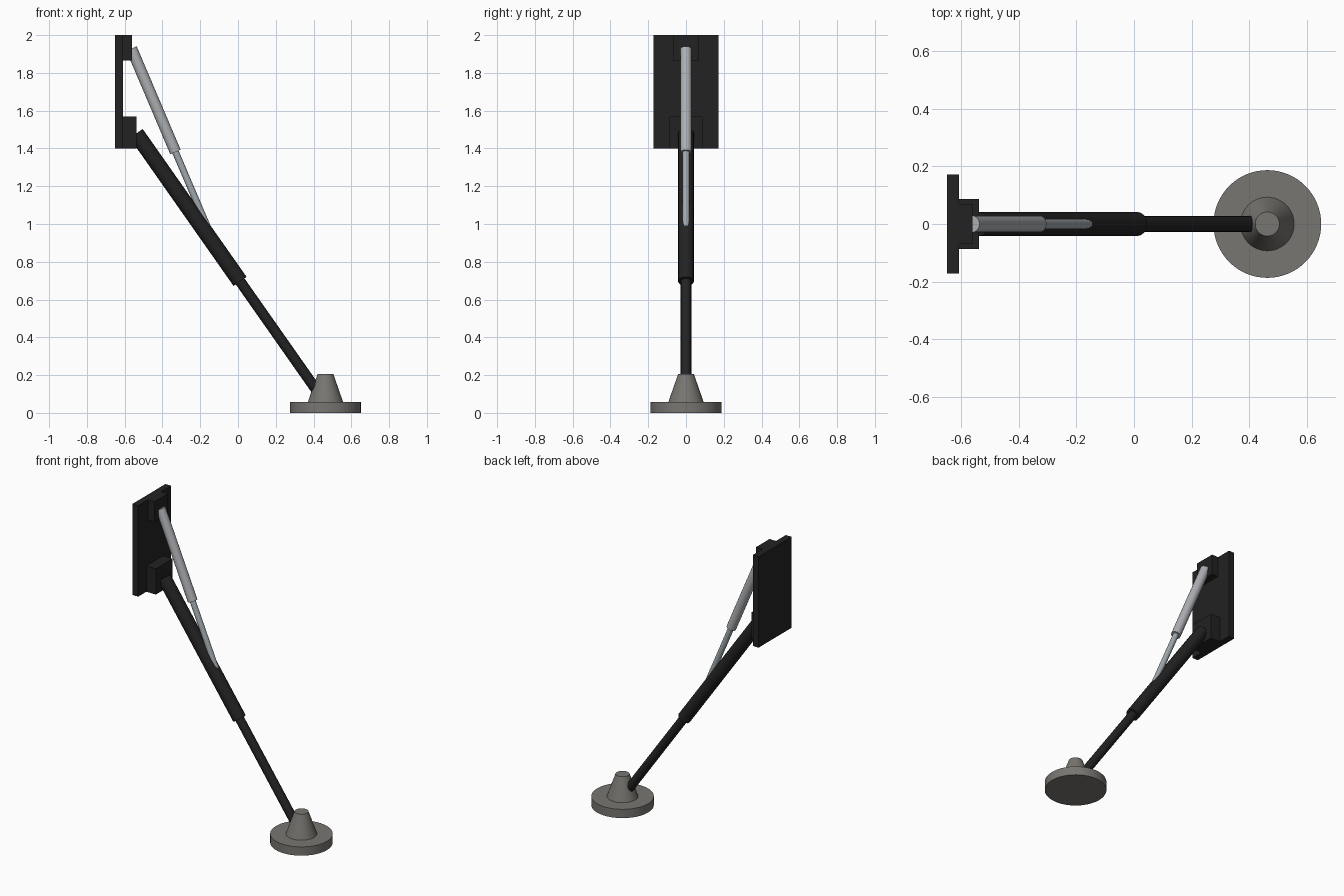
import bpy
from math import radians
from mathutils import Vector

cube = bpy.data.objects.get("Cube")
if cube:
    bpy.data.objects.remove(cube, do_unlink=True)


def material(name, color):
    m = bpy.data.materials.new(name)
    m.use_nodes = True
    m.diffuse_color = (*color, 1)
    m.node_tree.nodes["Principled BSDF"].inputs["Base Color"].default_value = (*color, 1)
    return m


black = material("black", (0.016, 0.016, 0.016))
silver = material("silver", (0.42, 0.43, 0.45))
steel = material("blue steel", (0.36, 0.40, 0.42))
gray = material("warm gray", (0.19, 0.18, 0.165))


def finish(name, mat, smooth=False):
    ob = bpy.context.object
    ob.name = name
    ob.data.materials.append(mat)
    if smooth:
        bpy.ops.object.shade_smooth_by_angle(angle=radians(35))
    return ob


def box(name, lo, hi, mat):
    lo, hi = Vector(lo), Vector(hi)
    bpy.ops.mesh.primitive_cube_add(size=1, location=(lo + hi) / 2)
    ob = finish(name, mat)
    ob.scale = hi - lo


def rod(name, start, end, r1, mat, r2=None, sides=16):
    """Round bar between two points, tapered when r2 is given."""
    a, b = Vector(start), Vector(end)
    bpy.ops.mesh.primitive_cone_add(
        vertices=sides, radius1=r1, radius2=r1 if r2 is None else r2,
        depth=(b - a).length, location=(a + b) / 2,
        rotation=(b - a).to_track_quat('Z', 'Y').to_euler())
    finish(name, mat, True)


# Mounting plate and its two hinge blocks
box("mounting_plate", (-0.65, -0.172, 1.4), (-0.608, 0.172, 2.0), black)
box("upper_bracket", (-0.61, -0.07, 1.865), (-0.56, 0.07, 2.0), black)
box("lower_bracket", (-0.61, -0.087, 1.4), (-0.538, 0.087, 1.57), black)

# Telescoping main leg
rod("leg_sleeve", (-0.539, 0, 1.479), (0.011, 0, 0.696), 0.042, black)
rod("leg_inner_rod", (0, 0, 0.712), (0.42, 0, 0.114), 0.028, black)

# Telescoping support strut
rod("strut_cylinder", (-0.564, 0, 1.929), (-0.331, 0, 1.381), 0.03, silver)
rod("strut_piston", (-0.339, 0, 1.40), (-0.13, 0, 0.91), 0.018, steel)

# Foot
rod("foot_disc", (0.463, 0, 0), (0.463, 0, 0.058), 0.187, gray, sides=64)
rod("foot_cone", (0.463, 0, 0.05), (0.463, 0, 0.205), 0.096, gray, r2=0.042, sides=48)
